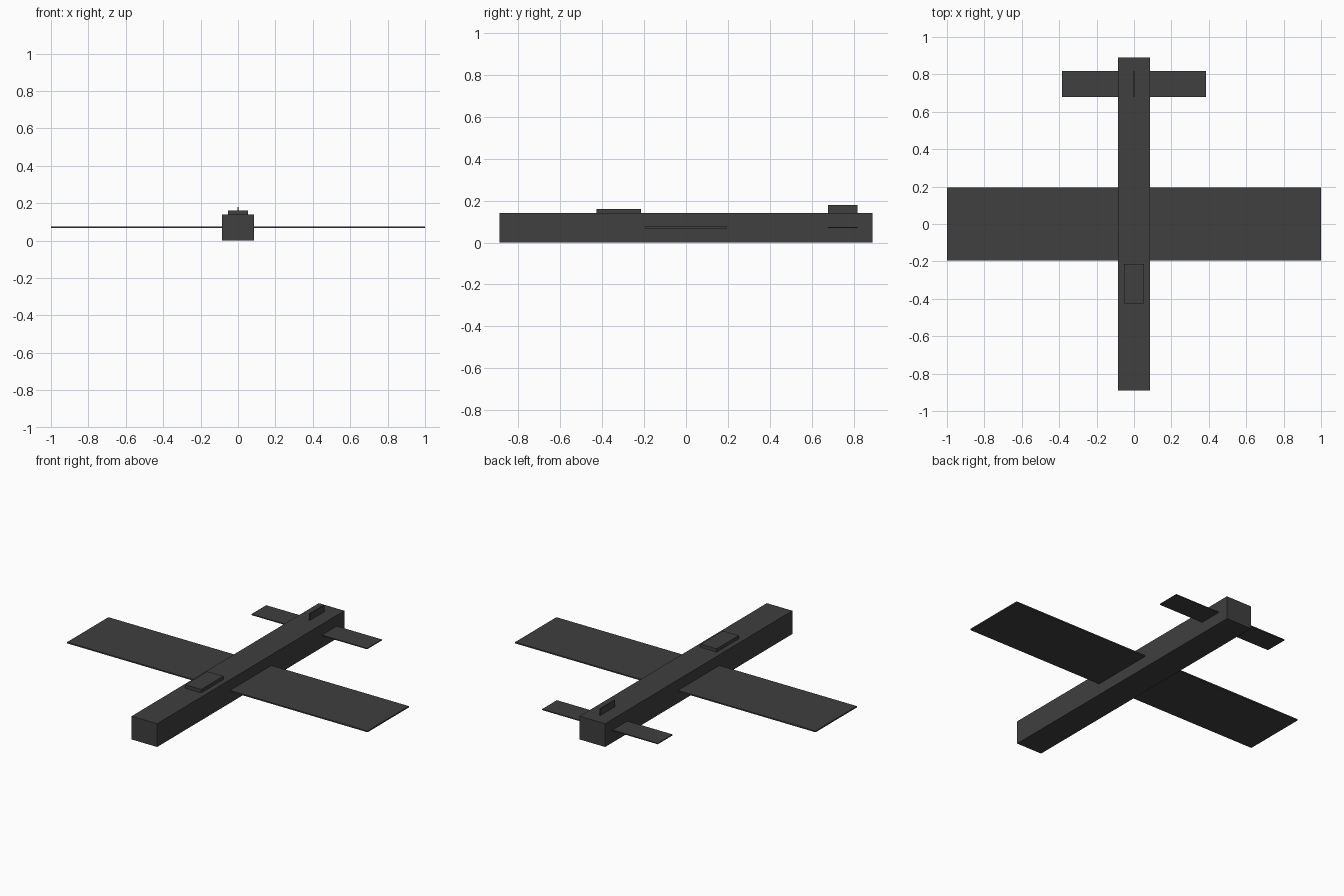
import bpy

if "Cube" in bpy.data.objects:
    bpy.data.objects.remove(bpy.data.objects["Cube"])

# Dark grey finish shared by every part
dark = bpy.data.materials.new("dark_grey")
dark.diffuse_color = (0.05, 0.05, 0.05, 1)
dark.use_nodes = True
dark.node_tree.nodes["Principled BSDF"].inputs["Base Color"].default_value = dark.diffuse_color


def box(name, x, y, z):
    """Box spanning the (min, max) range given on each axis."""
    spans = (x, y, z)
    bpy.ops.mesh.primitive_cube_add(size=1, location=[(a + b) / 2 for a, b in spans])
    ob = bpy.context.object
    ob.name = name
    ob.scale = [b - a for a, b in spans]
    bpy.ops.object.transform_apply(location=False, rotation=False, scale=True)
    ob.data.materials.append(dark)
    return ob


# Body
box("fuselage", (-0.085, 0.085), (-0.89, 0.89), (0, 0.14))
# Flying surfaces, passing straight through the body
box("main_wing", (-1, 1), (-0.196, 0.196), (0.068, 0.076))
box("tailplane", (-0.385, 0.385), (0.678, 0.818), (0.069, 0.075))
box("tail_fin", (-0.003, 0.003), (0.678, 0.818), (0.10, 0.18))
# Canopy block on top of the nose
box("canopy", (-0.053, 0.053), (-0.426, -0.215), (0.12, 0.16))
